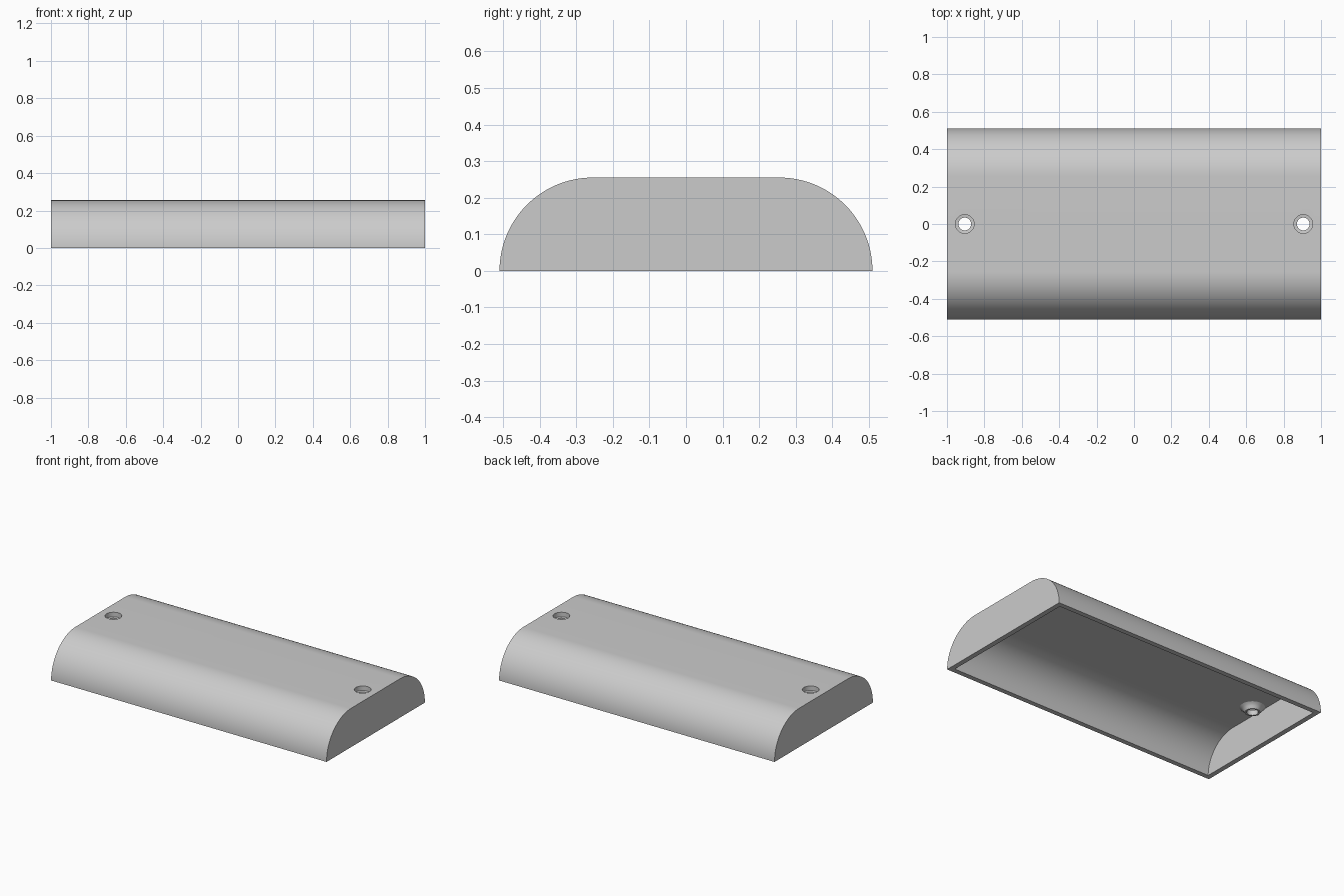
import bpy, bmesh, math

cube = bpy.data.objects.get("Cube")
if cube:
    bpy.data.objects.remove(cube, do_unlink=True)

HALF_X, HALF_Y, HEIGHT = 1.0, 0.51, 0.255
WALL = 0.032
HOLE_X = 0.905

grey = bpy.data.materials.new("light_grey")
grey.use_nodes = True
COLOR = (0.6, 0.6, 0.6, 1)
grey.diffuse_color = COLOR
grey.node_tree.nodes["Principled BSDF"].inputs["Base Color"].default_value = COLOR


def finish(name, bm):
    bmesh.ops.recalc_face_normals(bm, faces=bm.faces)
    mesh = bpy.data.meshes.new(name)
    bm.to_mesh(mesh)
    bm.free()
    mesh.materials.append(grey)
    obj = bpy.data.objects.new(name, mesh)
    bpy.context.collection.objects.link(obj)
    return obj


def rounded_bar(name, half_x, half_y, height, radius, floor=0.0, steps=32):
    """Flat-topped profile with quarter-round shoulders, extruded along x."""
    side = [(half_y - radius + radius * math.cos(a), height - radius + radius * math.sin(a))
            for a in (math.pi / 2 * i / steps for i in range(steps + 1))]
    if floor < height - radius:
        side.insert(0, (half_y, floor))
    profile = side + [(-y, z) for y, z in reversed(side)]
    bm = bmesh.new()
    face = bm.faces.new([bm.verts.new((-half_x, y, z)) for y, z in profile])
    ext = bmesh.ops.extrude_face_region(bm, geom=[face])
    verts = [v for v in ext["geom"] if isinstance(v, bmesh.types.BMVert)]
    bmesh.ops.translate(bm, verts=verts, vec=(2 * half_x, 0, 0))
    return finish(name, bm)


def lathe(name, x, profile, steps=48):
    """Solid of revolution about a vertical axis, from (radius, z) points."""
    bm = bmesh.new()
    rings = [[bm.verts.new((x + r * math.cos(2 * math.pi * i / steps),
                            r * math.sin(2 * math.pi * i / steps), z))
              for i in range(steps)] for r, z in profile]
    for a, b in zip(rings, rings[1:]):
        for i in range(steps):
            j = (i + 1) % steps
            bm.faces.new((a[i], a[j], b[j], b[i]))
    bm.faces.new(rings[0])
    bm.faces.new(rings[-1])
    return finish(name, bm)


def combine(target, tool, operation):
    mod = target.modifiers.new(operation.title(), "BOOLEAN")
    mod.operation, mod.solver, mod.object = operation, "EXACT", tool
    bpy.context.view_layer.objects.active = target
    bpy.ops.object.modifier_apply(modifier=mod.name)
    bpy.data.objects.remove(tool, do_unlink=True)


# Hollow cover, open underneath
cover = rounded_bar("cover_shell", HALF_X, HALF_Y, HEIGHT, HEIGHT)
cavity = rounded_bar("cavity_cutter", HALF_X - WALL, HALF_Y - WALL,
                     HEIGHT - WALL, HEIGHT - WALL, floor=-0.1)
combine(cover, cavity, "DIFFERENCE")

# Screw seats: flared boss inside, counterbore on top and through hole
for x in (-HOLE_X, HOLE_X):
    ceiling = HEIGHT - WALL
    boss = lathe("screw_boss", x, [(0.075, ceiling + 0.012), (0.075, ceiling),
                                   (0.062, ceiling - 0.008), (0.054, ceiling - 0.018),
                                   (0.045, ceiling - 0.032)])
    combine(cover, boss, "UNION")
    seat = lathe("screw_seat_cutter", x, [(0.05, HEIGHT + 0.05), (0.05, HEIGHT - 0.03),
                                          (0.034, HEIGHT - 0.032), (0.034, 0.1)])
    combine(cover, seat, "DIFFERENCE")

bpy.ops.object.select_all(action="DESELECT")
cover.select_set(True)
bpy.context.view_layer.objects.active = cover
bpy.ops.object.shade_smooth_by_angle(angle=math.radians(30))
